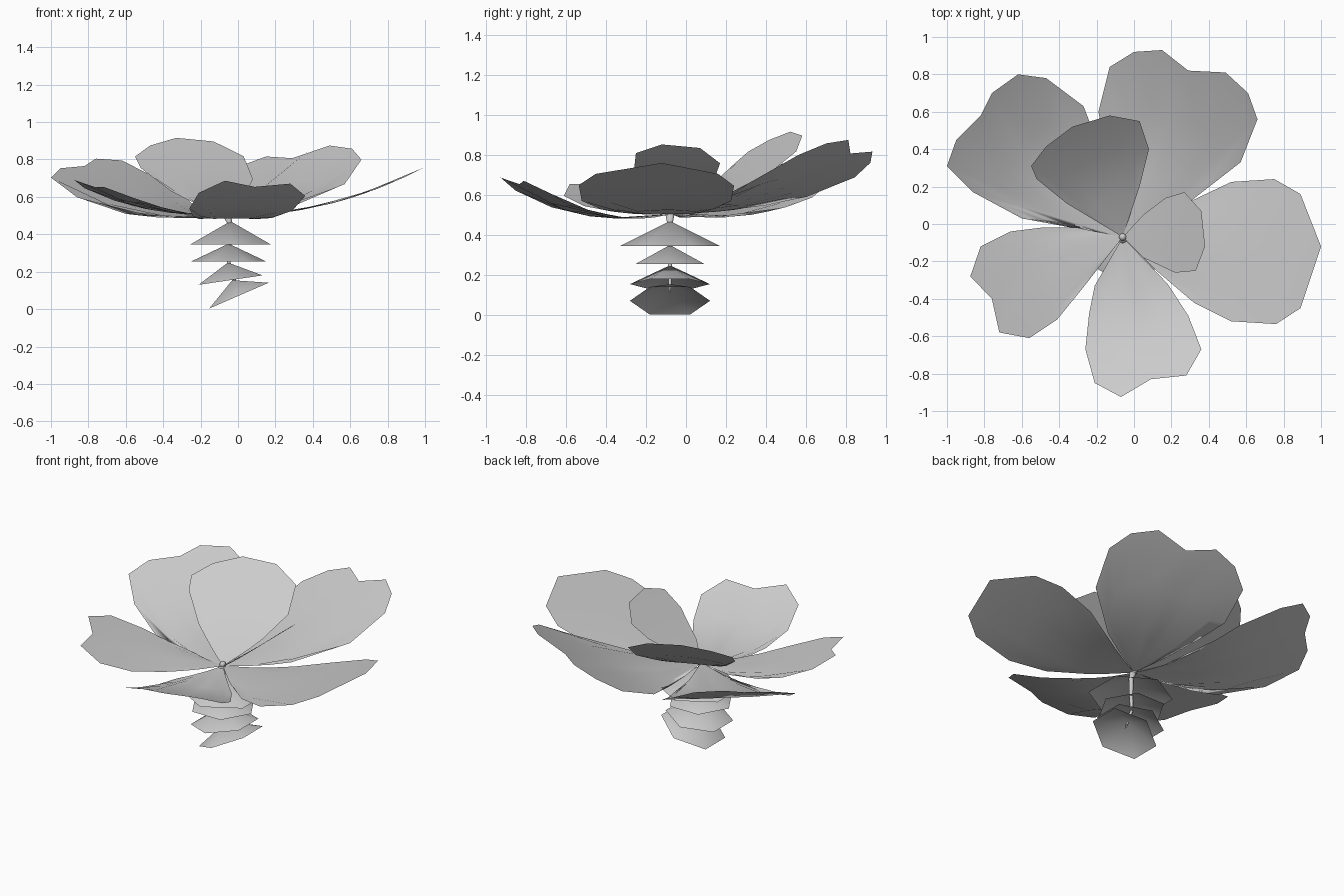
import bpy
import bmesh
import math
from mathutils import Vector, Matrix

default_cube = bpy.data.objects.get("Cube")
if default_cube:
    bpy.data.objects.remove(default_cube, do_unlink=True)

CENTRE = Vector((-0.06, -0.07, 0.505))


def make_material(name, color):
    material = bpy.data.materials.new(name)
    material.use_nodes = True
    material.diffuse_color = color
    material.node_tree.nodes["Principled BSDF"].inputs["Base Color"].default_value = color
    return material


grey = make_material("pale grey", (0.6, 0.6, 0.6, 1))


def finish(bm, name):
    mesh = bpy.data.meshes.new(name)
    for face in bm.faces:
        face.smooth = True
    bm.to_mesh(mesh)
    bm.free()
    mesh.materials.append(grey)
    obj = bpy.data.objects.new(name, mesh)
    bpy.context.collection.objects.link(obj)
    return obj


def petal(name, outline, direction, slope, curl):
    """Thin sheet fanned out from the flower centre, curling up along a direction."""
    bm = bmesh.new()
    rise = Vector(direction).normalized()

    def place(offset):
        s = offset.dot(rise)
        return bm.verts.new((CENTRE.x + offset.x, CENTRE.y + offset.y,
                             CENTRE.z + slope * s + curl * s * s))

    base = place(Vector((0, 0)))
    columns = []
    for point in outline:
        offset = Vector(point) - CENTRE.xy
        columns.append([base] + [place(offset * t) for t in (0.35, 0.7, 1)])
    for a, b in zip(columns, columns[1:]):
        bm.faces.new((base, a[1], b[1]))
        for i in (1, 2):
            bm.faces.new((a[i], a[i + 1], b[i + 1], b[i]))
    # Keep the upper side as the front of every sheet
    bm.normal_update()
    if sum(f.normal.z * f.calc_area() for f in bm.faces) < 0:
        bmesh.ops.reverse_faces(bm, faces=bm.faces)
    return finish(bm, name)


# Five wide outer petals
petal("front_petal",
      [(-.21, -.33), (-.24, -.48), (-.26, -.67), (-.21, -.85), (-.07, -.925),
       (.09, -.83), (.28, -.81), (.36, -.67), (.29, -.49), (.18, -.32)],
      (.25, -.97), -.221, .534)
petal("left_petal",
      [(.12, -.25), (.32, -.42), (.52, -.52), (.76, -.535), (.89, -.45), (1, -.12),
       (.89, .16), (.75, .24), (.52, .225), (.32, .13)],
      (1, 0), -.043, .267)
petal("back_left_petal",
      [(.3, .12), (.57, .33), (.66, .56), (.61, .7), (.49, .81), (.29, .82),
       (.15, .93), (0, .92), (-.13, .84), (-.19, .6), (-.12, .25)],
      (.55, .83), .016, .328)
petal("back_right_petal",
      [(-.3, 0), (-.6, .03), (-.86, .17), (-1, .31), (-.95, .45), (-.82, .58),
       (-.76, .7), (-.62, .8), (-.47, .78), (-.27, .63), (-.22, .5), (-.14, .2)],
      (-.64, .77), -.18, .45)
petal("right_petal",
      [(-.3, -.02), (-.5, -.02), (-.66, -.04), (-.82, -.12), (-.875, -.28),
       (-.76, -.4), (-.72, -.58), (-.56, -.61), (-.41, -.51), (-.28, -.35)],
      (-.97, -.25), -.06, .332)

# Two smaller, steeper inner petals
petal("inner_back_petal",
      [(-.36, .11), (-.52, .24), (-.55, .31), (-.47, .415), (-.33, .52),
       (-.13, .58), (.03, .55), (.08, .4), (.03, .2)],
      (-.38, .925), .309, .5)
petal("inner_left_petal",
      [(.05, .05), (.17, .14), (.27, .17), (.36, .07), (.38, -.12), (.33, -.25),
       (.22, -.26), (.05, -.18)],
      (1, 0), .7, .2)


def leaf_cone(name, rim_centre, radius, height, tilt=0, turn=0):
    """Open six-sided cone, leaning towards -x by the tilt."""
    bm = bmesh.new()
    bmesh.ops.create_cone(bm, cap_ends=False, segments=6, radius1=radius, radius2=0,
                          depth=height)
    bmesh.ops.remove_doubles(bm, verts=bm.verts, dist=0.0001)
    bm.transform(Matrix.Translation(rim_centre)
                 @ Matrix.Rotation(-math.radians(tilt), 4, "Y")
                 @ Matrix.Rotation(math.radians(turn), 4, "Z")
                 @ Matrix.Translation((0, 0, height / 2)))
    return finish(bm, name)


AXIS_Y = -0.08
leaf_cone("upper_leaf_cone", (-.04, AXIS_Y, .345), .25, .125)
leaf_cone("second_leaf_cone", (-.05, AXIS_Y, .255), .2, .095, turn=30)
leaf_cone("third_leaf_cone", (-.04, AXIS_Y, .155), .2, .095, tilt=8.4)
leaf_cone("lowest_leaf_cone", (.005, AXIS_Y, .072), .2, .09, tilt=23.5)


# Tapered stem swept through the cones
def stem(path):
    bm = bmesh.new()
    sides = 8
    rings = []
    for x, z, radius in path:
        ring = bmesh.ops.create_circle(
            bm, segments=sides, radius=radius,
            matrix=Matrix.Translation((x, AXIS_Y, z)))["verts"]
        rings.append(ring)
    for low, high in zip(rings[1:], rings):
        for i in range(sides):
            j = (i + 1) % sides
            bm.faces.new((low[i], low[j], high[j], high[i]))
    bm.faces.new(rings[0])
    bmesh.ops.recalc_face_normals(bm, faces=bm.faces)
    return finish(bm, "stem")


stem([(-.06, .505, .023), (-.045, .46, .014), (-.045, .35, .012), (-.05, .25, .01),
      (-.02, .16, .008), (0, .11, .003)])

# Small bead at the flower centre
bm = bmesh.new()
bmesh.ops.create_uvsphere(bm, u_segments=10, v_segments=6, radius=.02,
                          matrix=Matrix.Translation(CENTRE + Vector((0, 0, .01))))
finish(bm, "flower_centre")
